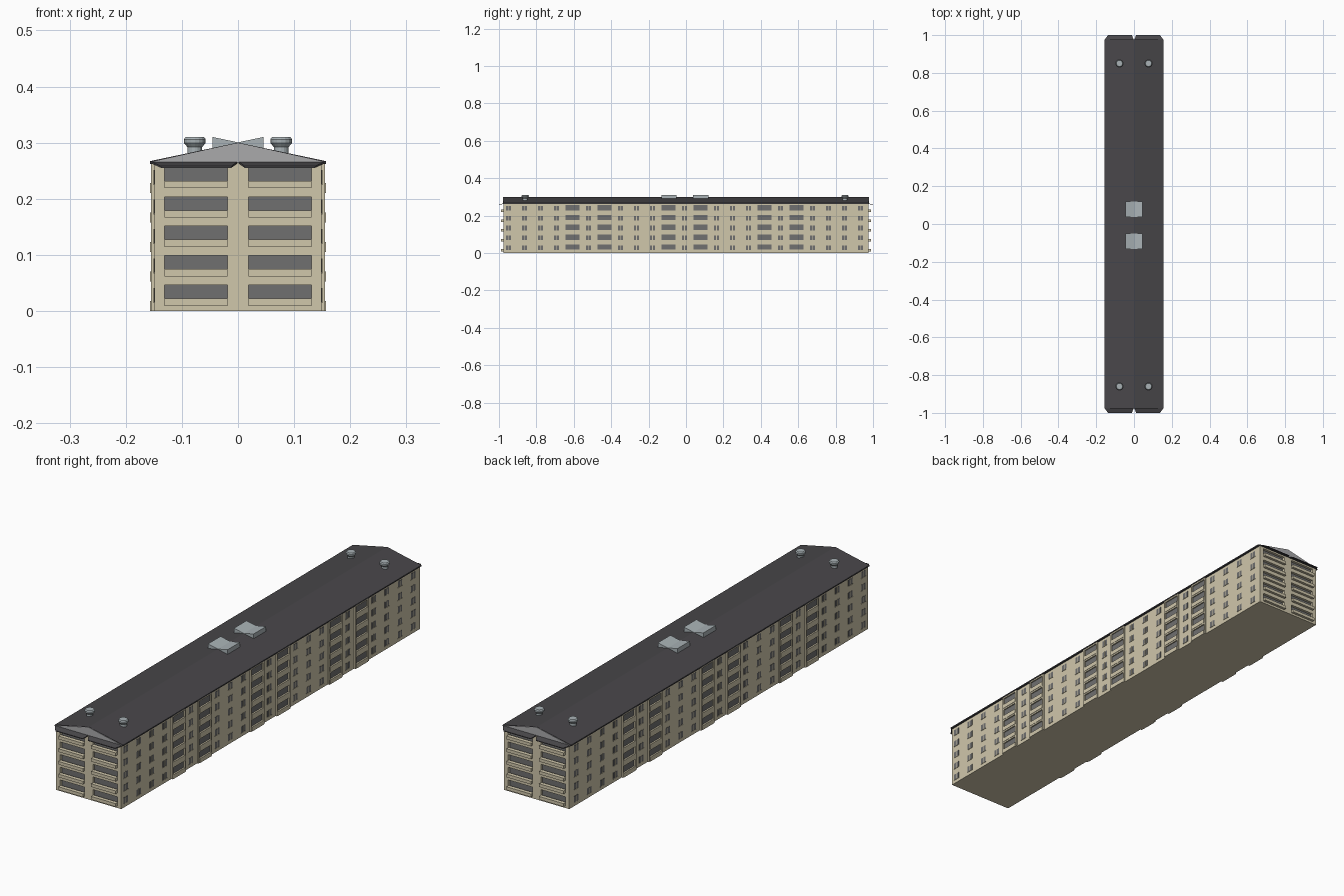
import bpy, bmesh, math
from mathutils import Matrix

if "Cube" in bpy.data.objects:
    bpy.data.objects.remove(bpy.data.objects["Cube"])


def material(name, rgb):
    m = bpy.data.materials.new(name)
    m.diffuse_color = (*rgb, 1)
    m.use_nodes = True
    m.node_tree.nodes["Principled BSDF"].inputs["Base Color"].default_value = m.diffuse_color
    return m


BEIGE = material("beige_render", (0.63, 0.57, 0.41))
GLASS = material("dark_glazing", (0.16, 0.16, 0.16))
ROOF = material("dark_roofing", (0.065, 0.062, 0.068))
METAL = material("pale_metal", (0.40, 0.45, 0.47))
GABLE = material("gable_grey", (0.40, 0.40, 0.41))


def finish(name, bm, mat):
    bmesh.ops.recalc_face_normals(bm, faces=bm.faces)
    me = bpy.data.meshes.new(name)
    bm.to_mesh(me)
    bm.free()
    me.materials.append(mat)
    ob = bpy.data.objects.new(name, me)
    bpy.context.collection.objects.link(ob)
    return ob


def boxes(name, items, mat):
    """One object from boxes given as (x0, x1, y0, y1, z0, z1)."""
    bm = bmesh.new()
    for x0, x1, y0, y1, z0, z1 in items:
        m = Matrix.Translation(((x0 + x1) / 2, (y0 + y1) / 2, (z0 + z1) / 2)) @ \
            Matrix.Diagonal((abs(x1 - x0), abs(y1 - y0), abs(z1 - z0), 1))
        bmesh.ops.create_cube(bm, size=1, matrix=m)
    return finish(name, bm, mat)


def prism(name, profile, y0, y1, mat):
    """Extrude an xz profile along y."""
    bm = bmesh.new()
    f = bm.faces.new([bm.verts.new((x, y0, z)) for x, z in profile])
    r = bmesh.ops.extrude_face_region(bm, geom=[f])
    bmesh.ops.translate(bm, vec=(0, y1 - y0, 0),
                        verts=[v for v in r["geom"] if isinstance(v, bmesh.types.BMVert)])
    return finish(name, bm, mat)


FLOORS = [0.0525 * i for i in range(5)]
TOP = 0.264
WX, WY, EY = 0.149, 0.964, 0.977      # side wall, end core, end pier planes

# Main block
boxes("wall_core", [(-WX, WX, -WY, WY, 0, TOP)], BEIGE)

# End facades: piers, floor bands, projecting parapets, recessed glazing
piers, bands, parapets, glazing = [], [], [], []
for s in (-1, 1):
    for x0, x1 in ((-WX, -0.131), (-0.019, 0.019), (0.131, WX)):
        piers.append((x0, x1, s * WY, s * EY, 0, TOP))
    for x0, x1 in ((-0.131, -0.019), (0.019, 0.131)):
        bands.append((x0, x1, s * WY, s * EY, 0, 0.010))
        for z in FLOORS:
            parapets.append((x0, x1, s * 0.972, s * 0.988, z + 0.009, z + 0.022))
            bands.append((x0, x1, s * WY, s * EY, z + 0.046, min(z + 0.0625, TOP)))
            glazing.append((x0, x1, s * WY, s * (WY + 0.002), z + 0.009, z + 0.047))
boxes("end_piers", piers, BEIGE)
boxes("end_floor_bands", bands, BEIGE)
boxes("end_balcony_parapets", parapets, BEIGE)
boxes("end_balcony_glazing", glazing, GLASS)

# Long facades: 23 columns of windows and balcony stacks
fins, slabs, fronts, openings, panes, mullions, sills = [], [], [], [], [], [], []
for s in (-1, 1):
    for k in range(-11, 12):
        y = -0.008 + 0.0855 * k
        if abs(k) in (1, 5, 7):
            for e in (-1, 1):
                fins.append((s * (WX - 0.002), s * 0.155, y + e * 0.037, y + e * 0.044, 0, TOP))
            for z in FLOORS:
                slabs.append((s * (WX - 0.002), s * 0.155, y - 0.037, y + 0.037,
                              z + 0.046, min(z + 0.0525, TOP)))
                fronts.append((s * (WX - 0.002), s * 0.1565, y - 0.038, y + 0.038, z, z + 0.018))
                openings.append((s * (WX - 0.002), s * (WX + 0.001), y - 0.037, y + 0.037,
                                 z + 0.016, z + 0.047))
        else:
            for z in FLOORS:
                panes.append((s * (WX - 0.002), s * (WX + 0.0008), y - 0.014, y + 0.014,
                              z + 0.016, z + 0.041))
                mullions.append((s * (WX - 0.002), s * (WX + 0.0016), y - 0.0015, y + 0.0015,
                                 z + 0.016, z + 0.041))
                sills.append((s * (WX - 0.002), s * (WX + 0.002), y - 0.015, y + 0.015,
                              z + 0.0145, z + 0.016))
boxes("side_balcony_fins", fins, BEIGE)
boxes("side_balcony_slabs", slabs, BEIGE)
boxes("side_balcony_parapets", fronts, BEIGE)
boxes("side_balcony_glazing", openings, GLASS)
boxes("window_panes", panes, GLASS)
boxes("window_mullions", mullions, BEIGE)
boxes("window_sills", sills, BEIGE)

# Roof and pale gable ends
slope = [(-0.157, 0.262), (-0.157, 0.267), (0, 0.300), (0.157, 0.267), (0.157, 0.262)]
prism("roof", slope, -0.976, 0.976, ROOF)
for s, n in ((-1, "front"), (1, "back")):
    prism(n + "_gable", [(-0.155, 0.265), (0, 0.2995), (0.155, 0.265)],
          s * 0.970, s * 0.978, GABLE)

# Sloping canopy flaps over the end facades, notched in the middle
for s, n in ((-1, "front"), (1, "back")):
    bm = bmesh.new()
    for m in (-1, 1):
        outline = [(0, 0.974, 0.267), (0.157, 0.974, 0.267), (0.137, 1.0, 0.258), (0.012, 1.0, 0.258)]
        up = [bm.verts.new((m * x, s * y, z)) for x, y, z in outline]
        lo = [bm.verts.new((m * x, s * y, z - 0.003)) for x, y, z in outline]
        bm.faces.new(up)
        bm.faces.new(lo[::-1])
        for i in range(4):
            j = (i + 1) % 4
            bm.faces.new((up[i], lo[i], lo[j], up[j]))
    finish(n + "_canopy", bm, ROOF)

# Butterfly-topped roof hatches
for y, n in ((-0.091, "front"), (0.079, "back")):
    prism(n + "_roof_hatch", [(-0.045, 0.285), (-0.045, 0.310), (0, 0.3005),
                              (0.045, 0.310), (0.045, 0.285)], y - 0.041, y + 0.041, METAL)

# Lathed roof vents
profile = [(0.013, 0.275), (0.013, 0.292), (0.019, 0.299), (0.0195, 0.306), (0.016, 0.310)]
N = 16
for i, (x, y) in enumerate([(-0.077, -0.86), (0.077, -0.86), (-0.077, 0.85), (0.077, 0.85)]):
    bm = bmesh.new()
    rings = [[bm.verts.new((x + r * math.cos(a * math.tau / N), y + r * math.sin(a * math.tau / N), z))
              for a in range(N)] for r, z in profile]
    for lo, up in zip(rings, rings[1:]):
        for a in range(N):
            b = (a + 1) % N
            bm.faces.new((lo[a], lo[b], up[b], up[a]))
    bm.faces.new(rings[-1])
    bm.faces.new(rings[0][::-1])
    finish("roof_vent_%d" % (i + 1), bm, METAL)
